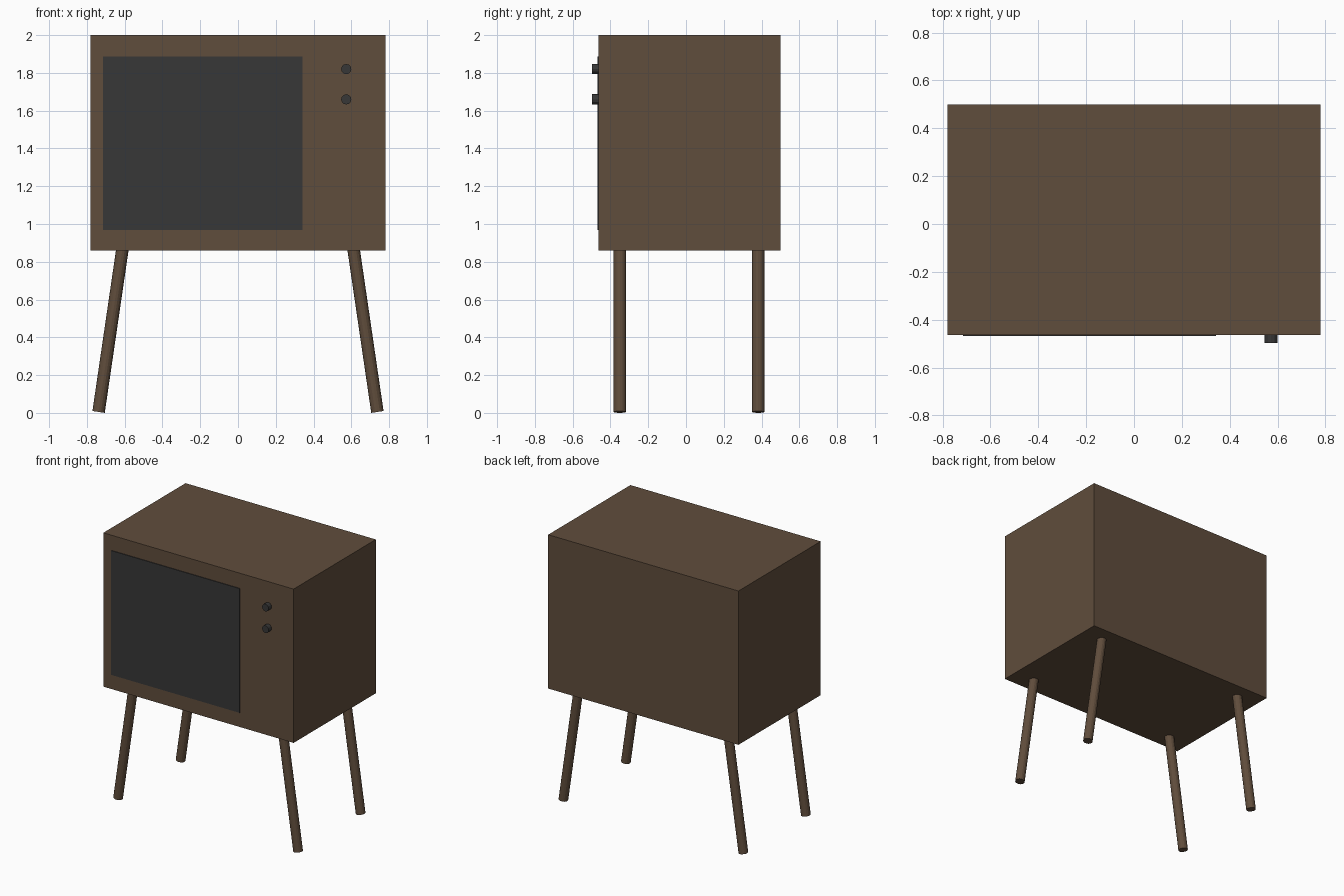
import bpy
from mathutils import Vector

if "Cube" in bpy.data.objects:
    bpy.data.objects.remove(bpy.data.objects["Cube"])


def material(name, rgb):
    m = bpy.data.materials.new(name)
    m.diffuse_color = (*rgb, 1)
    m.use_nodes = True
    m.node_tree.nodes["Principled BSDF"].inputs["Base Color"].default_value = m.diffuse_color
    return m


wood = material("brown wood", (0.117, 0.074, 0.045))
dark = material("dark grey", (0.039, 0.039, 0.039))


def box(name, lo, hi, mat):
    lo, hi = Vector(lo), Vector(hi)
    bpy.ops.mesh.primitive_cube_add(size=1, location=(lo + hi) / 2)
    o = bpy.context.object
    o.name = name
    o.scale = hi - lo
    bpy.ops.object.transform_apply(location=False, rotation=False, scale=True)
    o.data.materials.append(mat)


def rod(name, a, b, radius, sides, mat):
    a, b = Vector(a), Vector(b)
    bpy.ops.mesh.primitive_cylinder_add(vertices=sides, radius=radius, depth=(b - a).length,
                                        location=(a + b) / 2)
    o = bpy.context.object
    o.name = name
    o.rotation_euler = (b - a).to_track_quat('Z', 'Y').to_euler()
    o.data.materials.append(mat)


# Cabinet and the thin screen plate on its front
box("cabinet", (-0.78, -0.463, 0.86), (0.78, 0.5, 2.0), wood)
box("screen", (-0.715, -0.468, 0.967), (0.342, -0.462, 1.888), dark)

# Two control knobs
for label, z in (("upper", 1.82), ("lower", 1.66)):
    rod(label + "_knob", (0.573, -0.455, z), (0.573, -0.498, z), 0.027, 12, dark)

# Four legs splayed sideways
for depth, y in (("front", -0.35), ("back", 0.382)):
    for side, s in (("left", -1), ("right", 1)):
        rod(f"{depth}_{side}_leg", (s * 0.738, y, 0.005), (s * 0.612, y, 0.866), 0.033, 16, wood)
